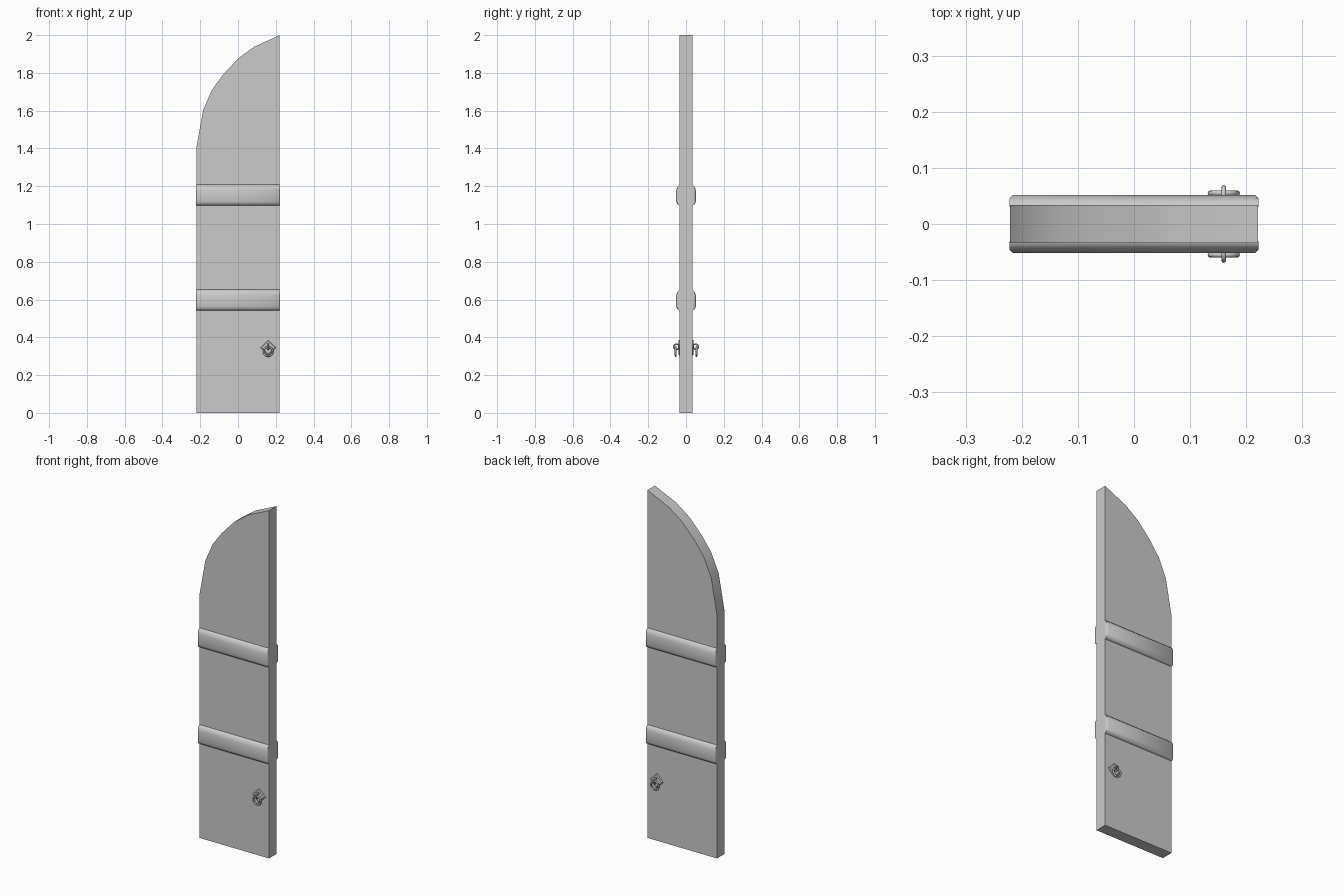
import bpy, bmesh
from math import pi

if "Cube" in bpy.data.objects:
    bpy.data.objects.remove(bpy.data.objects["Cube"])

W, T = 0.221, 0.034


def link(name, bm, angle=35):
    bmesh.ops.recalc_face_normals(bm, faces=bm.faces)
    me = bpy.data.meshes.new(name)
    bm.to_mesh(me)
    bm.free()
    ob = bpy.data.objects.new(name, me)
    bpy.context.collection.objects.link(ob)
    bpy.ops.object.select_all(action='DESELECT')
    ob.select_set(True)
    bpy.context.view_layer.objects.active = ob
    bpy.ops.object.shade_smooth_by_angle(angle=angle * pi / 180)
    return ob


def mirror_y(ob):
    m = ob.modifiers.new("mirror", 'MIRROR')
    m.use_axis = (False, True, False)
    m.use_mirror_merge = False


def loft(bm, rings):
    rows = [[bm.verts.new(p) for p in r] for r in rings]
    n = len(rows[0])
    for a, b in zip(rows, rows[1:]):
        for i in range(n):
            j = (i + 1) % n
            bm.faces.new((a[i], a[j], b[j], b[i]))
    bm.faces.new(rows[0])
    bm.faces.new(rows[-1][::-1])


# Door leaf with a quarter-arched top
outline = [(-W, 0), (W, 0), (W, 2.0), (0.085, 1.938), (0.0, 1.876), (-0.08, 1.79),
           (-0.138, 1.71), (-0.184, 1.605), (-W, 1.4)]
bm = bmesh.new()
loft(bm, [[(x, y, z) for x, z in outline] for y in (-T, T)])
link("door_leaf", bm)

# Raised horizontal bands on both faces, with chamfered ends
section = [(0.030, 0.055), (0.035, 0.055), (0.046, 0.042), (0.052, 0.026),
           (0.052, -0.034), (0.046, -0.048), (0.035, -0.055), (0.030, -0.055)]
for name, zc in (("lower_band", 0.597), ("upper_band", 1.153)):
    bm = bmesh.new()
    rings = []
    for x, depth in ((-W - .001, 0.046), (-W + .005, 1), (W - .005, 1), (W + .001, 0.046)):
        rings.append([(x, -min(y, depth), zc + z) for y, z in section])
    loft(bm, rings)
    mirror_y(link(name, bm, 50))


# Ring pulls: diamond plate, staple and hanging ring
HX = 0.16
bm = bmesh.new()
loft(bm, [[(HX + r * dx, y, 0.346 + r * dz) for dx, dz in ((1, 0), (0, 1), (-1, 0), (0, -1))]
          for y, r in ((-0.030, 0.041), (-0.037, 0.041), (-0.041, 0.034))])
mirror_y(link("handle_plate", bm))


def torus(name, loc, rot, major, minor):
    bpy.ops.mesh.primitive_torus_add(major_segments=20, minor_segments=8, location=loc,
                                     rotation=rot, major_radius=major, minor_radius=minor)
    ob = bpy.context.object
    ob.name = name
    bpy.ops.object.transform_apply(location=True, rotation=True, scale=True)
    bpy.ops.object.shade_smooth()
    mirror_y(ob)


torus("handle_staple", (HX, -0.051, 0.350), (0, pi / 2, 0), 0.014, 0.0042)
torus("handle_ring", (HX, -0.055, 0.325), (pi / 2, 0, 0), 0.024, 0.0048)
